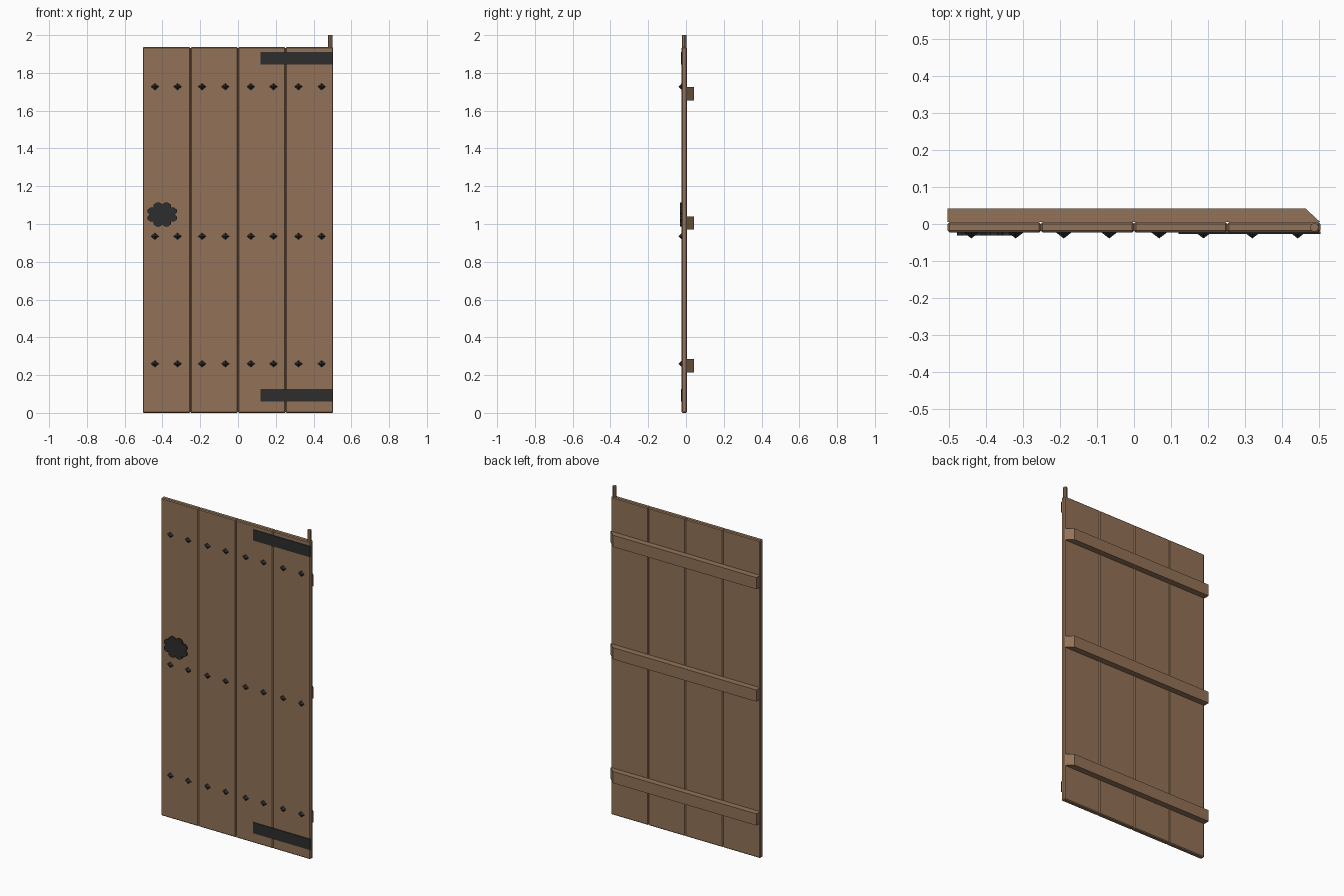
import bpy, bmesh, math

if "Cube" in bpy.data.objects:
    bpy.data.objects.remove(bpy.data.objects["Cube"])

def material(name, color):
    m = bpy.data.materials.new(name)
    m.diffuse_color = (*color, 1)
    m.use_nodes = True
    m.node_tree.nodes["Principled BSDF"].inputs["Base Color"].default_value = m.diffuse_color
    return m

wood = material("brown_wood", (0.29, 0.17, 0.095))
iron = material("black_iron", (0.026, 0.026, 0.026))

def finish(name, bm, mat):
    bmesh.ops.recalc_face_normals(bm, faces=bm.faces[:])
    me = bpy.data.meshes.new(name)
    bm.to_mesh(me)
    bm.free()
    me.materials.append(mat)
    ob = bpy.data.objects.new(name, me)
    bpy.context.collection.objects.link(ob)
    return ob

def box(name, x, y, z, mat, bevel=0):
    """Box from (min, max) ranges, optionally with chamfered edges."""
    bm = bmesh.new()
    bmesh.ops.create_cube(bm, size=1)
    for v in bm.verts:
        v.co = [r[0] if c < 0 else r[1] for c, r in zip(v.co, (x, y, z))]
    if bevel:
        bmesh.ops.bevel(bm, geom=bm.edges[:], offset=bevel, segments=1,
                        profile=0.5, affect='EDGES')
    return finish(name, bm, mat)

def prism(name, points, axis, lo, hi, mat):
    """Extrude a 2D outline along 'Z' (points are x,y) or 'Y' (points are x,z)."""
    bm = bmesh.new()
    at = (lambda a, b, t: (a, b, t)) if axis == 'Z' else (lambda a, b, t: (a, t, b))
    face = bm.faces.new([bm.verts.new(at(a, b, lo)) for a, b in points])
    ext = bmesh.ops.extrude_face_region(bm, geom=[face])
    step = at(0, 0, hi - lo)
    bmesh.ops.translate(bm, vec=step, verts=[
        g for g in ext['geom'] if isinstance(g, bmesh.types.BMVert)])
    return finish(name, bm, mat)

W, FRONT, BACK, TOP = 0.504, -0.023, 0.005, 1.936

# four chamfered planks
for i in range(4):
    x0 = -W + i * W / 2
    box(f"plank_{i + 1}", (x0, x0 + W / 2), (FRONT, BACK), (0, TOP), wood, 0.005)

# battens across the back, mitred on the hinge side
outline = [(-W, BACK), (W, BACK), (W - 0.04, 0.042), (-W, 0.042)]
for i, z in enumerate((0.215, 0.97, 1.655)):
    prism(f"batten_{i + 1}", outline, 'Z', z, z + 0.071, wood)

# pivot pin
pin = [(0.488 + 0.012 * math.cos(a), -0.009 + 0.012 * math.sin(a))
       for a in (math.tau * k / 8 for k in range(8))]
prism("pivot_pin", pin, 'Z', 1.8, 2.0, wood)

# strap hinges
for name, z in (("lower_hinge", 0.06), ("upper_hinge", 1.844)):
    box(name, (0.12, W), (FRONT - 0.004, FRONT + 0.003), (z, z + 0.066), iron)

# lobed handle plate
flower = []
for k in range(8):
    a = math.tau * (k + 0.5) / 8
    for da, r in ((-0.393, 0.82), (-0.23, 0.98), (0, 1.04), (0.23, 0.98)):
        flower.append((-0.401 + 0.080 * r * math.cos(a + da),
                       1.05 + 0.065 * r * math.sin(a + da)))
prism("handle_plate", flower, 'Y', FRONT - 0.008, FRONT + 0.002, iron)

# pyramid nail heads
bm = bmesh.new()
for z in (0.26, 0.935, 1.727):
    for x in (-0.44, -0.32, -0.19, -0.067, 0.068, 0.188, 0.32, 0.443):
        base = [bm.verts.new((x + dx, FRONT, z + dz)) for dx, dz in
                ((-0.021, 0), (0, -0.018), (0.021, 0), (0, 0.018))]
        tip = bm.verts.new((x, -0.039, z))
        bm.faces.new(base)
        for k in range(4):
            bm.faces.new((base[k], base[(k + 1) % 4], tip))
finish("nail_heads", bm, iron)
